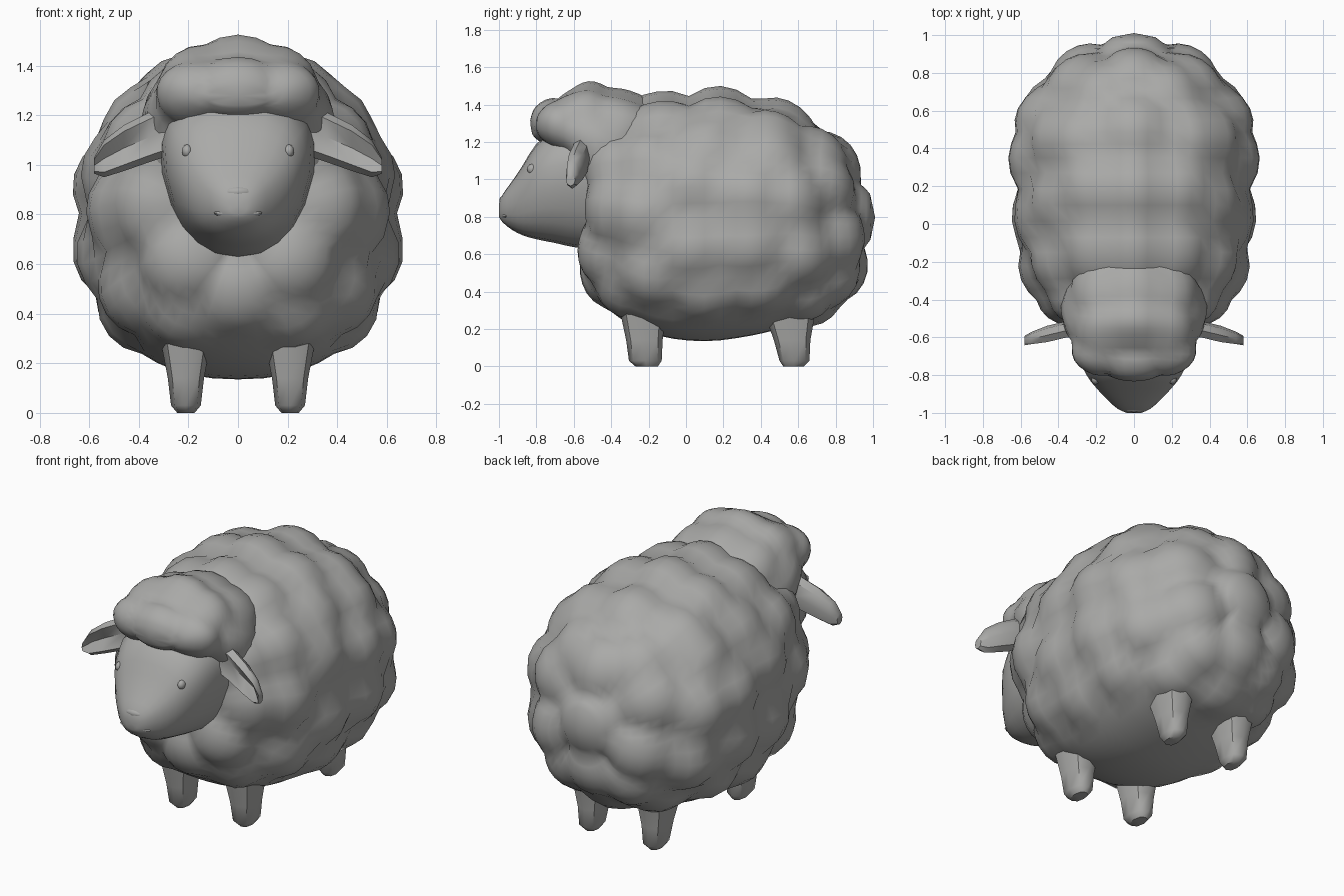
import bpy, bmesh, math
from mathutils import Vector

if "Cube" in bpy.data.objects:
    bpy.data.objects.remove(bpy.data.objects["Cube"])

mat = bpy.data.materials.new("wool grey")
mat.diffuse_color = (0.4, 0.4, 0.39, 1)
mat.use_nodes = True
mat.node_tree.nodes["Principled BSDF"].inputs["Base Color"].default_value = mat.diffuse_color


def finish(bm, name, angle=60):
    bmesh.ops.recalc_face_normals(bm, faces=bm.faces)
    me = bpy.data.meshes.new(name)
    bm.to_mesh(me)
    bm.free()
    me.materials.append(mat)
    ob = bpy.data.objects.new(name, me)
    bpy.context.collection.objects.link(ob)
    bpy.ops.object.select_all(action='DESELECT')
    ob.select_set(True)
    bpy.context.view_layer.objects.active = ob
    bpy.ops.object.shade_smooth_by_angle(angle=math.radians(angle))
    return ob


def refine(rings, n):
    """Catmull-Rom resampling of (along, low, high, half width) rings."""
    r = [Vector(q) for q in rings]
    r = [2 * r[0] - r[1]] + r + [2 * r[-1] - r[-2]]
    out = []
    for i in range(1, len(r) - 2):
        a, b, c, d = r[i - 1:i + 3]
        for k in range(n):
            t = k / n
            out.append(0.5 * (2 * b + (c - a) * t + (2 * a - 5 * b + 4 * c - d) * t * t
                              + (3 * b - a - 3 * c + d) * t ** 3))
    return out + [r[-2]]


def loft(rings, segs, power, place, power_top=None):
    """Skin superellipse rings; place(along, lateral, vertical, lateral sign) gives the point."""
    bm = bmesh.new()
    loops = []
    for a, lo, hi, hw in rings:
        loop = []
        for k in range(segs):
            t = 2 * math.pi * k / segs
            c, s = math.cos(t), math.sin(t)
            p = (power_top or power) if s > 0 else power
            u = math.copysign(abs(c) ** (2 / p), c)
            w = math.copysign(abs(s) ** (2 / p), s)
            loop.append(bm.verts.new(place(a, hw * u, (lo + hi) / 2 + (hi - lo) / 2 * w, u)))
        loops.append(loop)
    for p, q in zip(loops, loops[1:]):
        for k in range(segs):
            j = (k + 1) % segs
            bm.faces.new((p[k], p[j], q[j], q[k]))
    for end in (loops[0], loops[-1]):
        bmesh.ops.poke(bm, faces=[bm.faces.new(end)])
    return bm


def along_y(a, lat, vert, u):
    return (lat, a, vert)


def tufts(bm, seeds, radius, height, inset, spine):
    """Raise a round wool tuft at every seed (mirrored in x), outward from a spine along y."""
    y0, y1, z = spine

    def outward(p):
        return (p - Vector((0, min(max(p.y, y0), y1), z))).normalized()

    seeds = [Vector(s) for s in seeds] + [Vector((-s[0], s[1], s[2])) for s in seeds if s[0]]
    pts = [v.co.copy() for v in bm.verts]
    seeds = [min(pts, key=lambda p: (p - s).length) for s in seeds]
    for v in bm.verts:
        d = min((v.co - s).length for s in seeds) / radius
        out = outward(v.co)
        h = height * max(0, 1 - d * d) - inset
        v.co += out * (max(h, -.005) if out.z < -.8 else h)


# woolly body
body = loft(refine([
    (-0.58, .60, .95, .14), (-0.555, .50, 1.15, .28), (-0.48, .37, 1.32, .43),
    (-0.35, .25, 1.41, .54), (-0.15, .16, 1.44, .61), (0.10, .13, 1.47, .64),
    (0.35, .16, 1.45, .65), (0.55, .21, 1.39, .62), (0.72, .26, 1.29, .53),
    (0.86, .36, 1.16, .39), (0.95, .52, 1.02, .24), (0.98, .68, .92, .11)], 3),
    52, 2.3, along_y, 1.95)
tufts(body, [
    (.63, 0, 1.0), (.63, .33, .96), (.52, -.3, .83), (.63, .02, .64), (.65, .36, .65),
    (.5, -.25, .43), (.52, .13, 1.23), (.46, -.25, 1.18), (.5, .5, 1.18), (.55, .63, .92),
    (.52, .66, .57), (.5, .08, .35), (.5, .4, .34), (.3, .68, .31), (.35, .82, 1.0),
    (0, -.14, 1.45), (0, .17, 1.47), (0, .56, 1.39), (.34, .5, 1.3), (.3, .15, 1.4),
    (.3, -.13, 1.37), (.22, .74, 1.2), (0, .84, 1.15), (.3, .87, .68), (0, .98, .84),
    (0, .9, .5), (.24, .82, .42), (0, .72, .27), (.25, -.54, .58), (0, -.5, .4),
    (.24, -.42, .33), (.4, -.48, .85), (.36, -.47, 1.12)],
    .21, .078, .047, (-.2, .55, .8))
finish(body, "wool_body")

# face and muzzle, narrower at the jaw
face = loft(refine([
    (-1.0, .80, .87, .04), (-.98, .77, .92, .09), (-.93, .73, .99, .15),
    (-.87, .70, 1.08, .205), (-.80, .68, 1.19, .25), (-.70, .66, 1.26, .285),
    (-.55, .63, 1.30, .30), (-.35, .63, 1.35, .32)], 2), 20, 2.4,
    lambda a, lat, vert, u: (lat * (1 + .6 * (vert - .95)), a, vert))
finish(face, "face")

# woolly cap on the head, running back and down to the shoulders
cap = loft(refine([
    (-.815, 1.24, 1.31, .12), (-.79, 1.20, 1.38, .21), (-.72, 1.13, 1.445, .30),
    (-.62, 1.04, 1.475, .34), (-.52, .86, 1.505, .36), (-.42, .72, 1.49, .38),
    (-.30, .75, 1.455, .38), (-.15, .95, 1.41, .32)], 3), 36, 2.3, along_y, 2.15)
tufts(cap, [(0, -.78, 1.32), (.25, -.74, 1.32), (0, -.52, 1.51), (.24, -.54, 1.42),
            (.36, -.5, 1.22), (.27, -.34, 1.38), (0, -.28, 1.46), (.38, -.47, .98)],
      .19, .055, .035, (-.65, -.2, 1.25))
finish(cap, "wool_cap")


# small nose, mouth and eyes
def ball(name, loc, scale):
    bm = bmesh.new()
    bmesh.ops.create_uvsphere(bm, u_segments=10, v_segments=6, radius=1)
    for v in bm.verts:
        v.co = Vector(loc) + Vector(a * b for a, b in zip(v.co, scale))
    finish(bm, name)


ball("nose", (0, -.968, .89), (.065, .03, .025))

leg_shapes = {
    "front_leg": [(0, -.27, -.15, .035), (.03, -.305, -.13, .06), (.14, -.32, -.125, .073),
                  (.28, -.35, -.11, .10), (.42, -.37, -.09, .12)],
    "back_leg": [(0, .52, .63, .035), (.03, .50, .66, .06), (.14, .47, .665, .073),
                 (.28, .42, .69, .10), (.42, .40, .71, .12)]}

for side, tag in ((-1, "left"), (1, "right")):
    ball("eye_" + tag, (side * .205, -.82, 1.055), (.022, .03, .028))
    ball("mouth_" + tag, (side * .05, -.962, .805), (.05, .025, .014))

    # tapered legs
    for name, shape in leg_shapes.items():
        leg = loft(shape, 8, 2.4, lambda a, lat, vert, u: (side * .21 + lat, vert, a))
        finish(leg, name + "_" + tag, 50)

    # drooping ears, hollowed at the front
    def ear_point(a, lat, vert, u):
        y = -.56 - .24 * max(0, a - .34) + lat
        return (side * a, y + (.05 if u < -.9 and .3 < a < .55 else 0), vert)

    ear = loft([(.27, 1.04, 1.25, .045), (.36, 1.01, 1.21, .05), (.46, .975, 1.16, .05),
                (.54, .95, 1.10, .038), (.58, .965, 1.03, .025)], 8, 2.2, ear_point)
    finish(ear, "ear_" + tag, 40)
